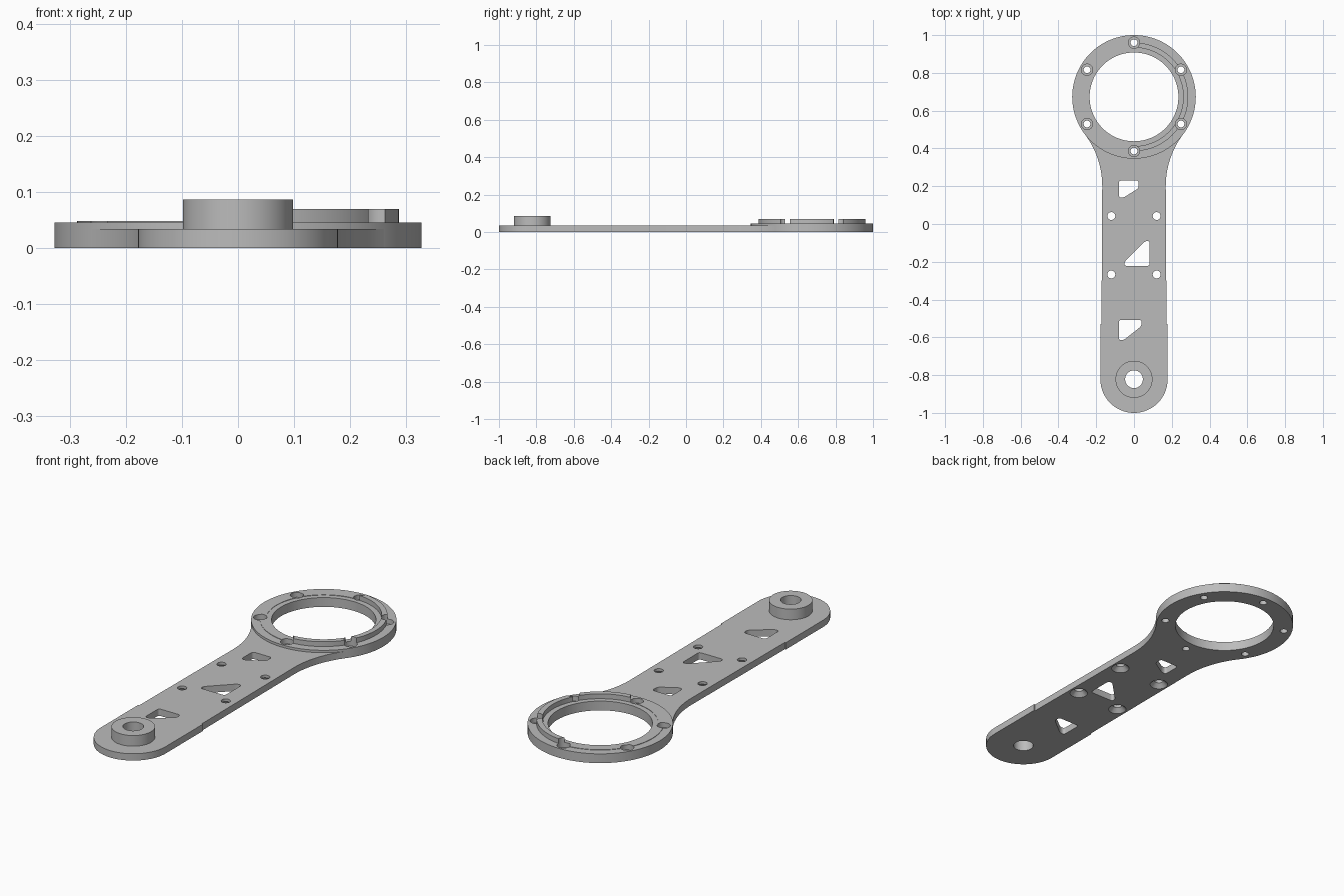
import bpy, bmesh
from math import sin, cos, pi, radians, hypot, atan2

if "Cube" in bpy.data.objects:
    bpy.data.objects.remove(bpy.data.objects["Cube"])

grey = bpy.data.materials.new("plain_grey")
grey.use_nodes = True
grey.diffuse_color = (0.5, 0.5, 0.5, 1)
grey.node_tree.nodes["Principled BSDF"].inputs["Base Color"].default_value = (0.5, 0.5, 0.5, 1)

RING_Y, RING_R, BORE_R, BOLT_R = 0.673, 0.327, 0.235, 0.287
BOSS_Y, CAP_R = -0.822, 0.178


def arc(cx, cy, r, a0, a1, n):
    """Points on an arc, angles in radians."""
    return [(cx + r * cos(a0 + (a1 - a0) * i / n), cy + r * sin(a0 + (a1 - a0) * i / n))
            for i in range(n + 1)]


def circle(cx, cy, r, n=64):
    return arc(cx, cy, r, 0, 2 * pi, n)[:-1]


def loft(name, low, high, z0, z1):
    """Solid between two outlines with the same number of points."""
    bm = bmesh.new()
    a = [bm.verts.new((x, y, z0)) for x, y in low]
    b = [bm.verts.new((x, y, z1)) for x, y in high]
    n = len(a)
    bm.faces.new(a)
    bm.faces.new(b)
    for i in range(n):
        j = (i + 1) % n
        bm.faces.new((a[i], a[j], b[j], b[i]))
    bmesh.ops.recalc_face_normals(bm, faces=bm.faces)
    me = bpy.data.meshes.new(name)
    bm.to_mesh(me)
    bm.free()
    me.materials.append(grey)
    ob = bpy.data.objects.new(name, me)
    bpy.context.collection.objects.link(ob)
    return ob


def prism(name, pts, z0, z1):
    return loft(name, pts, pts, z0, z1)


def rounded(pts, r=0.014, n=4):
    """Soften each corner of an outline with a small quadratic curve."""
    out = []
    for i, (x, y) in enumerate(pts):
        ends = []
        for qx, qy in (pts[i - 1], pts[(i + 1) % len(pts)]):
            d = hypot(qx - x, qy - y)
            k = min(r, d * 0.45) / d
            ends.append((x + (qx - x) * k, y + (qy - y) * k))
        (ax, ay), (bx, by) = ends
        for s in range(n + 1):
            t = s / n
            out.append(((1 - t) ** 2 * ax + 2 * t * (1 - t) * x + t * t * bx,
                        (1 - t) ** 2 * ay + 2 * t * (1 - t) * y + t * t * by))
    return out


def boolean(target, tool, operation="DIFFERENCE", keep=False):
    mod = target.modifiers.new("bool", "BOOLEAN")
    mod.operation, mod.object, mod.solver = operation, tool, "EXACT"
    bpy.context.view_layer.objects.active = target
    bpy.ops.object.modifier_apply(modifier=mod.name)
    if not keep:
        bpy.data.objects.remove(tool)


# Arm: round end, slight shoulder, fillets that run tangent into the ring
w, flare_y = 0.168, 0.2
drop = RING_Y - flare_y
fr = (w * w + drop * drop - RING_R ** 2) / (2 * (RING_R - w))
sweep = pi - atan2(drop, w + fr)
half = arc(0, BOSS_Y, CAP_R, -pi / 2, 0, 24)
half += [(CAP_R, -0.53), (0.172, -0.53)]
half += arc(w + fr, flare_y, fr, pi, sweep, 16)
half.append((0.2, RING_Y - 0.14))
outline = half + [(-x, y) for x, y in reversed(half[1:])]
body = prism("arm_and_ring", outline, 0, 0.034)

# Ring, joined to the arm and then bored out
boolean(body, prism("ring", circle(0, RING_Y, RING_R, 128), 0, 0.046), "UNION")
boolean(body, prism("ring_bore", circle(0, RING_Y, BORE_R, 128), -0.1, 0.2))

# Lightening windows in the arm
windows = [
    [(-0.08, 0.23), (0.025, 0.23), (0.025, 0.19), (-0.055, 0.14), (-0.08, 0.14)],
    [(-0.05, -0.222), (0.083, -0.222), (0.083, -0.09), (0.06, -0.09), (-0.05, -0.2)],
    [(-0.08, -0.508), (0.04, -0.508), (0.04, -0.54), (-0.055, -0.615), (-0.08, -0.615)],
]
for pts in windows:
    boolean(body, prism("window", rounded(pts), -0.1, 0.1))

# Four screw holes, countersunk from below
for x in (-0.12, 0.12):
    for y in (0.042, -0.267):
        boolean(body, prism("screw_hole", circle(x, y, 0.021, 24), -0.1, 0.1))
        boolean(body, loft("countersink", circle(x, y, 0.047, 24),
                           circle(x, y, 0.02, 24), -0.005, 0.022))

# Raised rail on the left half of the ring, faint step on the right half
def half_rail(name, a0, a1, top):
    pts = arc(0, RING_Y, BOLT_R, a0, a1, 64) + arc(0, RING_Y, 0.261, a1, a0, 64)
    return prism(name, pts, 0.04, top)

rail = half_rail("raised_rail", -pi / 2, pi / 2, 0.07)
step = half_rail("low_step", pi / 2, 3 * pi / 2, 0.048)

# Six counterbored bolt holes around the ring
for k in range(6):
    a = radians(30 + 60 * k)
    x, y = BOLT_R * cos(a), RING_Y + BOLT_R * sin(a)
    boolean(body, prism("bolt_hole", circle(x, y, 0.018, 24), -0.1, 0.1))
    bore = prism("counterbore", circle(x, y, 0.03, 32), 0.022, 0.1)
    for part in (rail, step):
        boolean(part, bore, keep=True)
    boolean(body, bore)

# Pivot boss with a through hole
boss = prism("pivot_boss", circle(0, BOSS_Y, 0.098), 0.02, 0.087)
for part in (body, boss):
    boolean(part, prism("pivot_hole", circle(0, BOSS_Y, 0.047, 48), -0.1, 0.2))

# Smooth walls, sharp rims
for ob in (body, rail, step, boss):
    bpy.ops.object.select_all(action="DESELECT")
    ob.select_set(True)
    bpy.context.view_layer.objects.active = ob
    bpy.ops.object.shade_smooth_by_angle(angle=radians(30))
